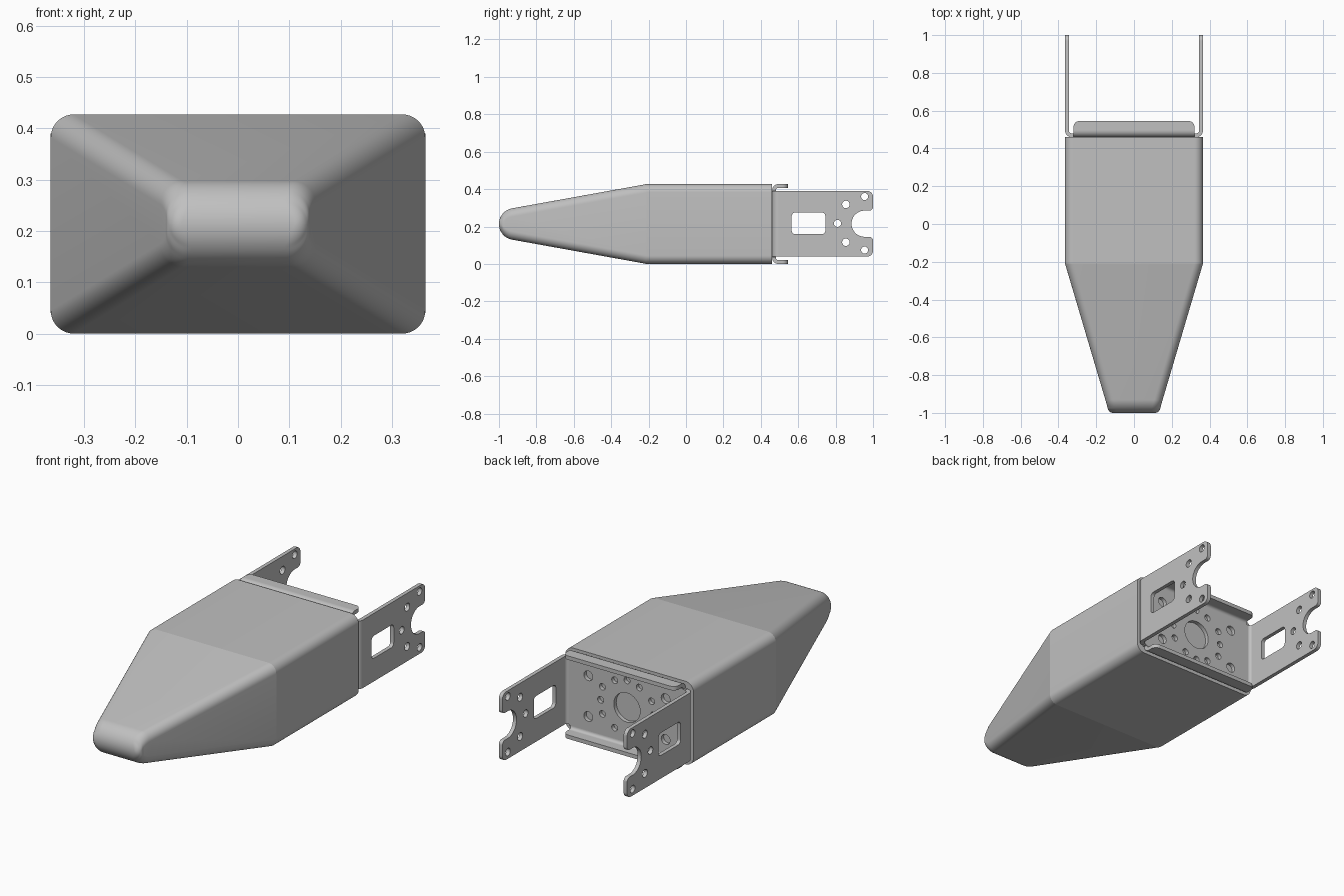
import bpy, bmesh
from math import sin, cos, radians, sqrt
from mathutils import Matrix, Vector

cube = bpy.data.objects.get("Cube")
if cube:
    bpy.data.objects.remove(cube)

grey = bpy.data.materials.new("light grey")
grey.use_nodes = True
colour = (0.53, 0.53, 0.53, 1)
grey.diffuse_color = colour
grey.node_tree.nodes["Principled BSDF"].inputs["Base Color"].default_value = colour

X, Y, Z = Vector((1, 0, 0)), Vector((0, 1, 0)), Vector((0, 0, 1))
MID = 0.2135  # half the height of the body


def add(name, mesh):
    mesh.materials.clear()
    mesh.materials.append(grey)
    obj = bpy.data.objects.new(name, mesh)
    bpy.context.collection.objects.link(obj)
    return obj


def arc(cx, cy, r, start, end, steps=8):
    angles = [radians(start + (end - start) * i / steps) for i in range(steps + 1)]
    return [(cx + r * cos(a), cy + r * sin(a)) for a in angles]


def circle(cx, cy, r):
    return arc(cx, cy, r, 0, 360, 32)[:-1]


def rounded(cx, cy, hx, hy, r, steps=8):
    pts = []
    for sx, sy, a in ((1, 1, 0), (-1, 1, 90), (-1, -1, 180), (1, -1, 270)):
        pts += arc(cx + sx * (hx - r), cy + sy * (hy - r), r, a, a + 90, steps)
    return pts


def plate(name, loops, thickness, origin, u, v):
    """Fill the first loop, cut the others out, thicken about the u-v plane."""
    curve = bpy.data.curves.new(name, "CURVE")
    curve.dimensions = "2D"
    curve.fill_mode = "BOTH"
    curve.extrude = thickness / 2
    for loop in loops:
        spline = curve.splines.new("POLY")
        spline.points.add(len(loop) - 1)
        for point, (a, b) in zip(spline.points, loop):
            point.co = (a, b, 0, 1)
        spline.use_cyclic_u = True
    helper = bpy.data.objects.new(name + " helper", curve)
    mesh = bpy.data.meshes.new_from_object(helper)
    bpy.data.objects.remove(helper)
    bpy.data.curves.remove(curve)
    frame = Matrix((u, v, u.cross(v))).transposed().to_4x4()
    bm = bmesh.new()
    bm.from_mesh(mesh)
    bmesh.ops.remove_doubles(bm, verts=bm.verts, dist=0.0002)
    bmesh.ops.recalc_face_normals(bm, faces=bm.faces)
    bm.transform(Matrix.Translation(origin) @ frame)
    bm.to_mesh(mesh)
    bm.free()
    mesh.name = name
    mesh.shade_smooth()
    mesh.set_sharp_from_angle(angle=radians(30))
    return add(name, mesh)


# Body: rounded rectangles lofted from the flat back to the rounded nose
def half_width(y):
    if y > -0.97:
        return 0.365 - 0.292 * (-0.2 - y)
    u = min(1, (-0.97 - y) / 0.03)
    return 0.14 - 0.03 * (1 - sqrt(1 - u * u))


sections = [(0.46, 0.365, MID), (-0.21, 0.365, MID)]
for i in range(25):
    t = radians(10 + 78 * i / 24)
    y = -0.915 - 0.085 * sin(t)
    sections.append((y, half_width(y), 0.085 * cos(t)))

bm = bmesh.new()
rings = []
for y, hx, hz in sections:
    outline = rounded(0, MID, hx, hz, min(0.045, hz * 0.98), 10)
    rings.append([bm.verts.new((x, y, z)) for x, z in outline])
count = len(rings[0])
for a, b in zip(rings, rings[1:]):
    for i in range(count):
        j = (i + 1) % count
        bm.faces.new((a[i], a[j], b[j], b[i]))
bm.faces.new(rings[0])
bm.faces.new(rings[-1])
bmesh.ops.recalc_face_normals(bm, faces=bm.faces)
for face in bm.faces:
    face.smooth = True
for ring in rings[:2]:  # crisp creases at the back rim and the shoulder
    for i in range(count):
        bm.edges.get((ring[i], ring[(i + 1) % count])).smooth = False
mesh = bpy.data.meshes.new("body")
bm.to_mesh(mesh)
bm.free()
add("body", mesh)

# Bracket web: drilled plate against the back of the body
holes = [circle(0, MID, 0.075)]
for s in (1, -1):
    holes += [circle(0, MID + s * 0.14, 0.017), circle(s * 0.15, MID, 0.017)]
    for t in (1, -1):
        holes.append(circle(s * 0.22, MID + t * 0.105, 0.025))
        holes.append(circle(s * 0.14, MID + t * 0.07, 0.017))
        holes.append(circle(s * 0.07, MID + t * 0.122, 0.017))
web = [(-0.33, 0.035), (0.33, 0.035), (0.33, 0.392), (-0.33, 0.392)]
plate("bracket_web", [web] + holes, 0.02, Vector((0, 0.47, 0)), X, Z)

# Bracket arms: window, bolt holes and an open round notch at the end
arm = [(0.495, 0.04)] + arc(0.97, 0.07, 0.03, -90, 0)
arm += arc(0.98, 0.125, 0.02, 0, 90) + arc(0.955, 0.215, 0.07, -90, -270, 24)
arm += arc(0.98, 0.305, 0.02, -90, 0) + arc(0.97, 0.36, 0.03, 0, 90) + [(0.495, 0.39)]
cuts = [rounded(0.655, 0.217, 0.09, 0.058, 0.02), circle(0.81, 0.217, 0.019)]
for s in (1, -1):
    cuts += [circle(0.855, 0.217 + s * 0.101, 0.02), circle(0.955, 0.217 + s * 0.143, 0.019)]

# Quarter bend joining the web to an arm or a flange
bend = arc(0, 0, 0.035, -90, 0) + arc(0, 0, 0.015, 0, -90)

# Flange: short lip with rounded outer corners
flange = [(-0.32, 0.495)] + [(0.32, 0.495)]
flange += arc(0.29, 0.515, 0.03, 0, 90) + arc(-0.29, 0.515, 0.03, 90, 180)

for s, side, level in ((1, "left", "top"), (-1, "right", "bottom")):
    plate(side + "_arm", [arm] + cuts, 0.02, Vector((s * 0.355, 0, 0)), Y, Z)
    plate(side + "_arm_bend", [bend], 0.35, Vector((s * 0.33, 0.495, 0.215)), s * X, Y)
    plate(level + "_flange", [flange], 0.02, Vector((0, 0, MID + s * 0.2035)), X, Y)
    plate(level + "_flange_bend", [bend], 0.64, Vector((0, 0.495, MID + s * 0.1785)), s * Z, Y)
